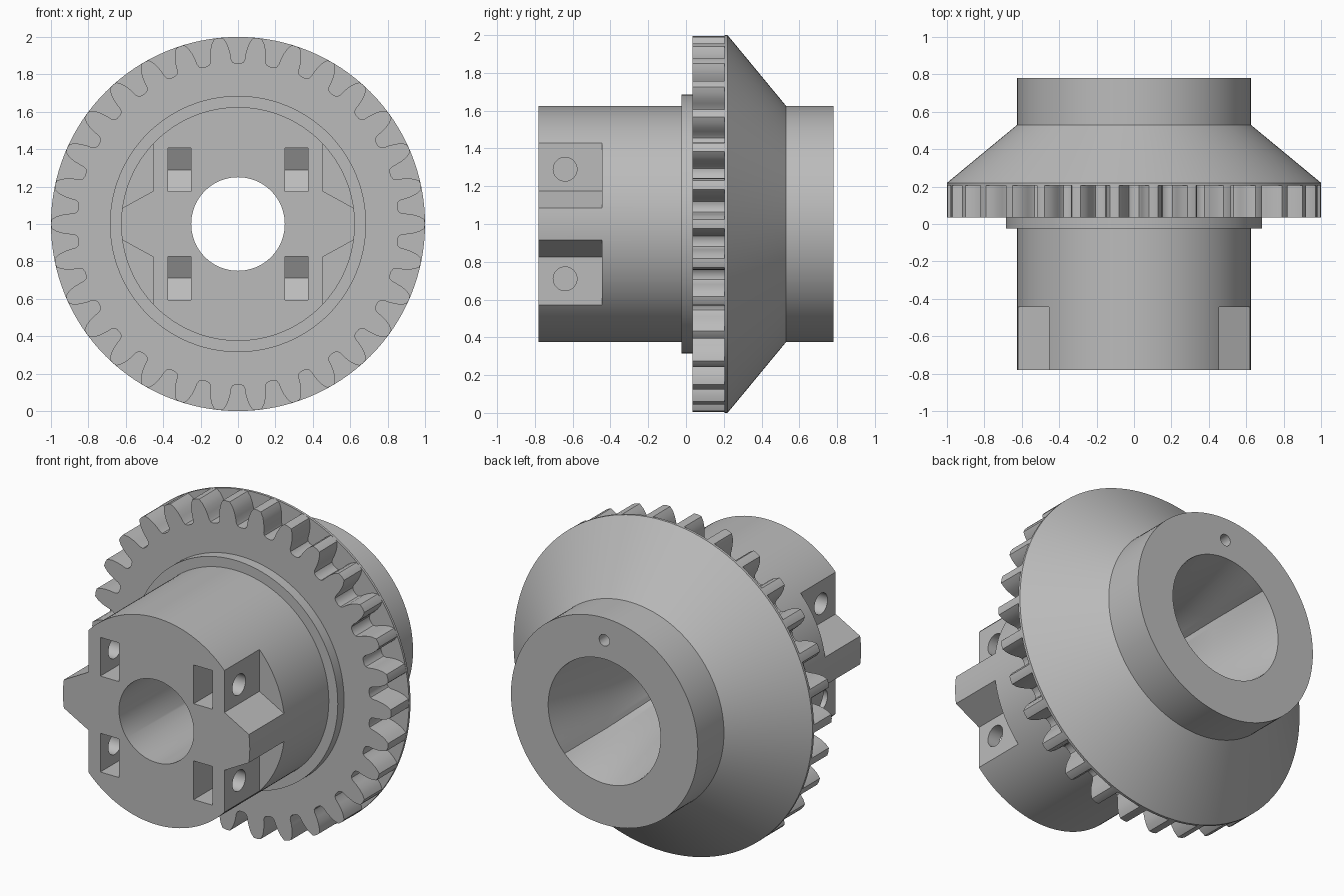
import bpy, bmesh, math

cube = bpy.data.objects.get("Cube")
if cube:
    bpy.data.objects.remove(cube, do_unlink=True)

AXIS_Z = 1.0   # height of the shaft axis
TEETH = 30

grey = bpy.data.materials.new("plain_grey")
grey.use_nodes = True
grey.diffuse_color = (0.5, 0.5, 0.5, 1)
grey.node_tree.nodes["Principled BSDF"].inputs["Base Color"].default_value = (0.5, 0.5, 0.5, 1)


def make_object(name, bm):
    bmesh.ops.recalc_face_normals(bm, faces=bm.faces)
    mesh = bpy.data.meshes.new(name)
    bm.to_mesh(mesh)
    bm.free()
    mesh.materials.append(grey)
    obj = bpy.data.objects.new(name, mesh)
    bpy.context.collection.objects.link(obj)
    return obj


def activate(obj):
    bpy.ops.object.select_all(action='DESELECT')
    obj.select_set(True)
    bpy.context.view_layer.objects.active = obj


def smooth(obj):
    activate(obj)
    bpy.ops.object.shade_smooth_by_angle(angle=math.radians(25))


def loft(name, sections, segments=128):
    """Skin rings along y; each section is (y, radius as a function of angle)."""
    bm = bmesh.new()
    rings = []
    for y, radius in sections:
        ring = []
        for i in range(segments):
            a = math.tau * i / segments
            ring.append(bm.verts.new((radius(a) * math.cos(a), y, AXIS_Z + radius(a) * math.sin(a))))
        rings.append(ring)
    for r0, r1 in zip(rings, rings[1:]):
        for i in range(segments):
            j = (i + 1) % segments
            bm.faces.new((r0[i], r0[j], r1[j], r1[i]))
    bm.faces.new(rings[0])
    bm.faces.new(rings[-1])
    return make_object(name, bm)


def prism(name, start, end):
    """Closed prism between two matching outlines."""
    bm = bmesh.new()
    a = [bm.verts.new(p) for p in start]
    b = [bm.verts.new(p) for p in end]
    bm.faces.new(a)
    bm.faces.new(b)
    for i in range(len(a)):
        j = (i + 1) % len(a)
        bm.faces.new((a[i], a[j], b[j], b[i]))
    return make_object(name, bm)


def ngon(n, r, cx=0.0, cy=0.0):
    return [(cx + r * math.cos(math.tau * i / n), cy + r * math.sin(math.tau * i / n)) for i in range(n)]


def cut(target, cutter):
    cutter.hide_render = True
    mod = target.modifiers.new("cut", 'BOOLEAN')
    mod.operation = 'DIFFERENCE'
    mod.solver = 'EXACT'
    mod.object = cutter
    activate(target)
    bpy.ops.object.modifier_apply(modifier=mod.name)
    bpy.data.objects.remove(cutter, do_unlink=True)


def circle(r):
    return lambda a: r


def square(h):
    return lambda a: h / max(abs(math.cos(a)), abs(math.sin(a)))


# Turned body: front hub, collar, backing disc, cone and rear hub
profile = [(-0.78, 0.625), (-0.025, 0.625), (-0.025, 0.685), (0.205, 0.685), (0.205, 1.0),
           (0.22, 1.0), (0.53, 0.625), (0.78, 0.625)]
body = loft("hub_body", [(y, circle(r)) for y, r in profile])

# Bore: round rear mouth blending to a square, then to the round front bore
cut(body, loft("bore_cutter", [(0.82, circle(0.376)), (0.78, circle(0.376)), (0.36, square(0.266)),
                               (-0.05, circle(0.25)), (-0.82, circle(0.25))], 96))

# Small blind hole in the rear face
pin = ngon(24, 0.035, 0.0, AXIS_Z + 0.49)
cut(body, prism("pin_cutter", [(x, 0.5, z) for x, z in pin], [(x, 0.9, z) for x, z in pin]))

# Clamp features in the four corners of the front hub
notch = [(0.455, 0.175), (0.455, 0.65), (0.72, 0.65), (0.72, 0.03)]
apothem, bolt_y, bolt_z = 0.117, -0.64, 0.29
tip = apothem / math.cos(math.pi / 6)
pocket = [(-0.9, -apothem), (bolt_y + tip / 2, -apothem), (bolt_y + tip, 0),
          (bolt_y + tip / 2, apothem), (-0.9, apothem)]
for sx in (-1, 1):
    for sz in (-1, 1):
        # Side notch with a sloping floor
        cut(body, prism("notch_cutter",
                        [(sx * x, -0.9, AXIS_Z + sz * z) for x, z in notch],
                        [(sx * x, -0.445, AXIS_Z + sz * z) for x, z in notch]))
        # Hexagonal nut pocket open to the front
        zc = AXIS_Z + sz * bolt_z
        cut(body, prism("nut_cutter",
                        [(sx * 0.25, y, zc + z) for y, z in pocket],
                        [(sx * 0.375, y, zc + z) for y, z in pocket]))
        # Bolt hole from the notch into the pocket
        hole = ngon(32, 0.063, bolt_y, zc)
        cut(body, prism("bolt_cutter",
                        [(sx * 0.32, y, z) for y, z in hole],
                        [(sx * 0.7, y, z) for y, z in hole]))
smooth(body)

# Toothed ring: one gap outline repeated around the axis
gap = [(0.997, 0.080), (0.97, 0.061), (0.94, 0.049), (0.91, 0.041), (0.88, 0.036), (0.865, 0.028), (0.858, 0.013)]
gap = [(r, -t) for r, t in gap] + [(r, t) for r, t in reversed(gap)]
outline = []
for k in range(TEETH):
    mid = math.tau * (k + 0.5) / TEETH
    outline += [(r, mid + t / r) for r, t in gap]
    outline.append((1.0, mid + math.pi / TEETH))   # tooth tip centre

bm = bmesh.new()
loops = []
for y, inner in ((0.035, True), (0.035, False), (0.21, False)):
    loops.append([bm.verts.new(((0.65 if inner else r) * math.cos(a), y,
                                AXIS_Z + (0.65 if inner else r) * math.sin(a))) for r, a in outline])
for l0, l1 in zip(loops, loops[1:]):
    for i in range(len(outline)):
        j = (i + 1) % len(outline)
        bm.faces.new((l0[i], l0[j], l1[j], l1[i]))
teeth = make_object("gear_teeth", bm)
# Front of the ring must face -y
front = min(teeth.data.polygons, key=lambda p: p.center.y)
if front.normal.y > 0:
    teeth.data.flip_normals()
smooth(teeth)
